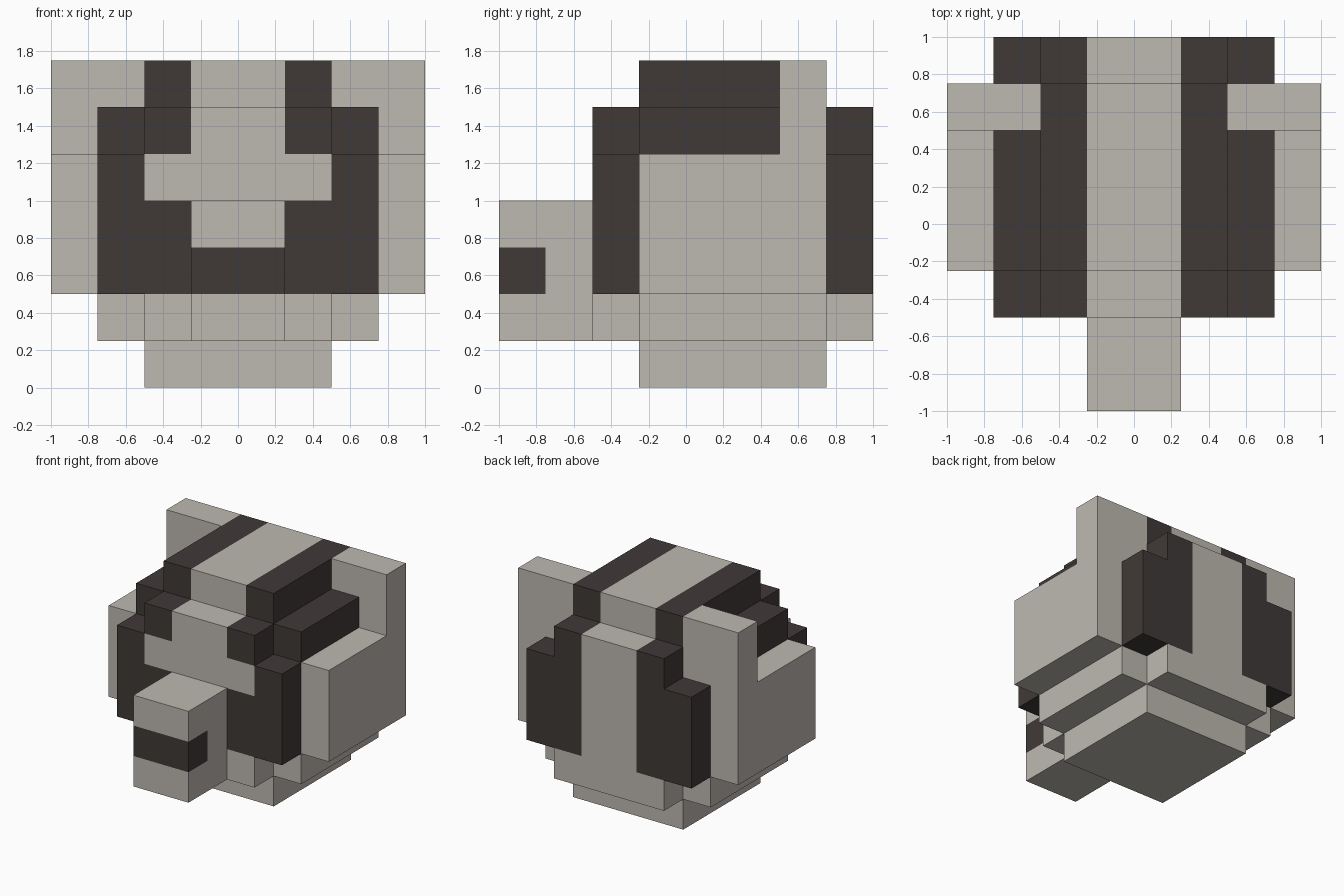
import bpy
import bmesh
from mathutils import Vector

cube = bpy.data.objects.get("Cube")
if cube:
    bpy.data.objects.remove(cube, do_unlink=True)

U = 0.25  # size of one block; all part bounds below are in blocks


def material(name, rgb):
    mat = bpy.data.materials.new(name)
    mat.use_nodes = True
    mat.diffuse_color = (*rgb, 1)
    mat.node_tree.nodes["Principled BSDF"].inputs["Base Color"].default_value = (*rgb, 1)
    return mat


pale = material("pale_fur", (0.515, 0.485, 0.44))
dark = material("dark_fur", (0.051, 0.042, 0.039))


def block(name, mat, x, y, z):
    """Box spanning the given (low, high) block bounds."""
    lo, hi = (Vector(corner) * U for corner in zip(x, y, z))
    bm = bmesh.new()
    bmesh.ops.create_cube(bm, size=1)
    bmesh.ops.scale(bm, vec=hi - lo, verts=bm.verts)
    bmesh.ops.translate(bm, vec=(lo + hi) / 2, verts=bm.verts)
    mesh = bpy.data.meshes.new(name)
    bm.to_mesh(mesh)
    bm.free()
    mesh.materials.append(mat)
    obj = bpy.data.objects.new(name, mesh)
    bpy.context.collection.objects.link(obj)
    return obj


def pair(name, mat, x, y, z):
    """Matching blocks on the left (+x) and right (-x)."""
    block("left_" + name, mat, x, y, z)
    block("right_" + name, mat, (-x[1], -x[0]), y, z)


# Depth ranges shared by the layers of the head
FRONT, MIDDLE, BACK = (-2, -1), (-1, 3), (3, 4)

# Core of the head, neck, cheeks and ears
block("head_core", pale, (-3, 3), MIDDLE, (1, 5))
block("neck", pale, (-2, 2), MIDDLE, (0, 1))
pair("cheek", pale, (3, 4), MIDDLE, (2, 5))
pair("ear", pale, (2, 4), (2, 3), (5, 7))

# Crown with dark stripes stepping down at the sides
block("crown", pale, (-1, 1), MIDDLE, (5, 7))
pair("crown_stripe", dark, (1, 2), MIDDLE, (5, 7))
pair("side_stripe", dark, (2, 3), (-1, 2), (5, 6))

# Face
block("chin", pale, (-2, 2), FRONT, (1, 2))
block("face_mask", dark, (-3, 3), FRONT, (2, 4))
block("brow", pale, (-2, 2), FRONT, (4, 5))
block("forehead", pale, (-1, 1), FRONT, (5, 6))
pair("mask_side", dark, (2, 3), FRONT, (4, 5))
pair("brow_stripe", dark, (1, 2), FRONT, (5, 6))

# Back of the head
block("back_panel", pale, (-1, 1), BACK, (1, 6))
pair("back_base", pale, (1, 2), BACK, (1, 2))
pair("back_inner_stripe", dark, (1, 2), BACK, (2, 6))
pair("back_outer_stripe", dark, (2, 3), BACK, (2, 5))

# Snout, cut so that a dark mouth band wraps round its tip
snout = block("snout", pale, (-1, 1), (-4, -2), (1, 4))
snout.data.materials.append(dark)
bm = bmesh.new()
bm.from_mesh(snout.data)
for point, normal in (((0, 0, 2), (0, 0, 1)), ((0, 0, 3), (0, 0, 1)), ((0, -3, 0), (0, 1, 0))):
    bmesh.ops.bisect_plane(bm, geom=bm.verts[:] + bm.edges[:] + bm.faces[:],
                           plane_co=Vector(point) * U, plane_no=normal)
for face in bm.faces:
    centre = face.calc_center_median() / U
    face.material_index = int(2 < centre.z < 3 and centre.y < -3)
bm.to_mesh(snout.data)
bm.free()
